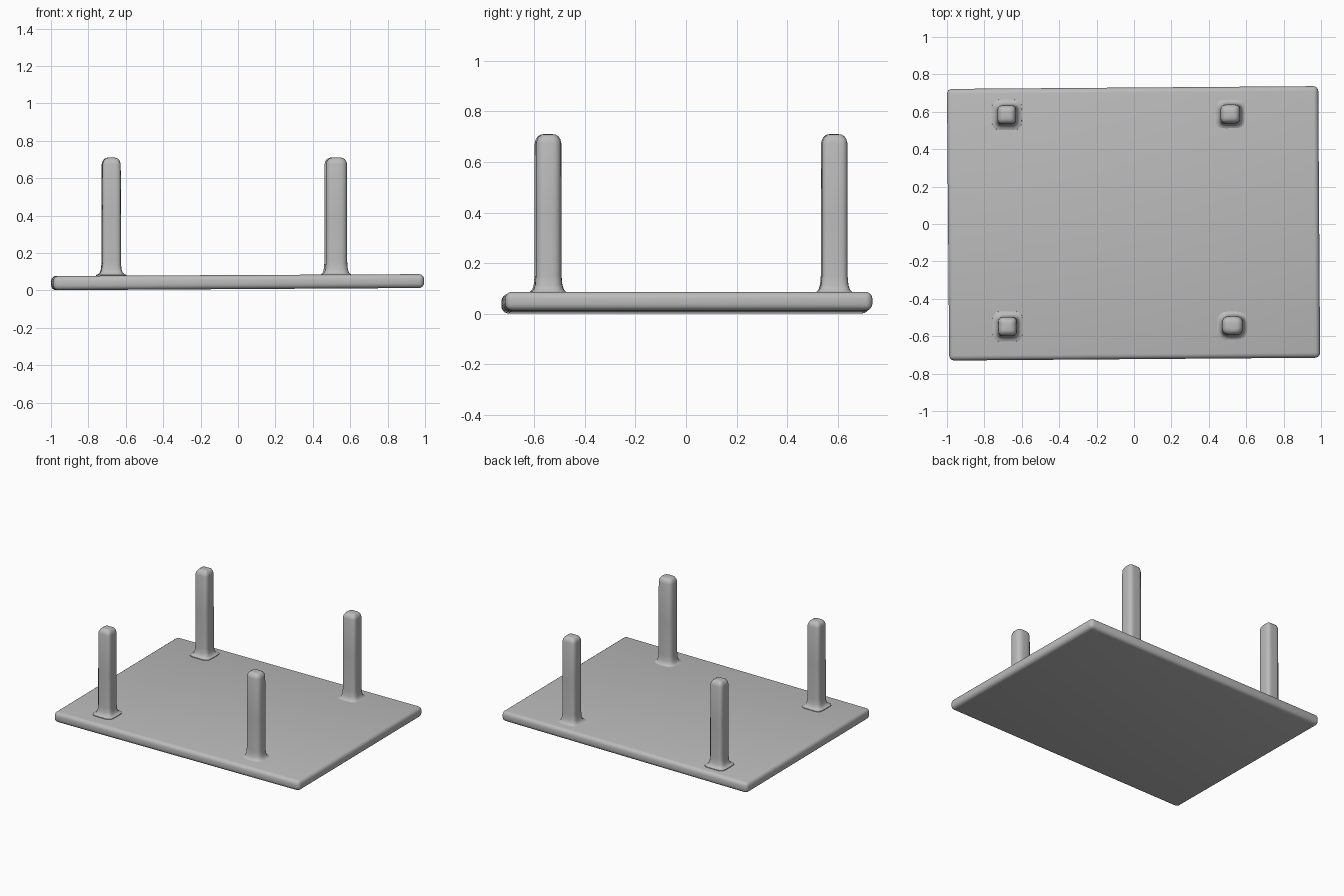
import bpy, bmesh, math

if "Cube" in bpy.data.objects:
    bpy.data.objects.remove(bpy.data.objects["Cube"])

grey = bpy.data.materials.new("plain grey")
grey.diffuse_color = (0.5, 0.5, 0.5, 1)
grey.use_nodes = True
grey.node_tree.nodes["Principled BSDF"].inputs["Base Color"].default_value = grey.diffuse_color


def finish(name, bm, angle):
    bmesh.ops.recalc_face_normals(bm, faces=bm.faces[:])
    mesh = bpy.data.meshes.new(name)
    bm.to_mesh(mesh)
    bm.free()
    mesh.materials.append(grey)
    obj = bpy.data.objects.new(name, mesh)
    bpy.context.collection.objects.link(obj)
    bpy.ops.object.select_all(action='DESELECT')
    obj.select_set(True)
    bpy.context.view_layer.objects.active = obj
    bpy.ops.object.shade_smooth_by_angle(angle=math.radians(angle))
    return obj


# Flat board, very slightly skewed and tilted, with rounded edges
corners = [(-0.988, -0.73), (0.995, -0.715), (0.985, 0.737), (-1.0, 0.722)]
bm = bmesh.new()
low = [bm.verts.new((x, y, 0.007 + 0.006 * x)) for x, y in corners]
high = [bm.verts.new((x, y, 0.082 + 0.005 * x)) for x, y in corners]
bm.faces.new(low[::-1])
bm.faces.new(high)
for i in range(4):
    j = (i + 1) % 4
    bm.faces.new((low[i], low[j], high[j], high[i]))
bmesh.ops.bevel(bm, geom=bm.edges[:], offset=0.027, segments=4,
                profile=0.5, affect='EDGES')
finish("board", bm, 60)


# Upright leg: rounded-square section, flared foot and domed top
def leg(name, x, y, hx, hy, power, top=0.71, n=32):
    rings = [(0.05, 0.032), (0.083, 0.03), (0.087, 0.017), (0.096, 0.009),
             (0.115, 0.003), (0.15, 0.0), (0.40, 0.0), (top - 0.035, -0.001),
             (top - 0.02, -0.005), (top - 0.008, -0.013), (top - 0.002, -0.023),
             (top, -0.034)]
    bm = bmesh.new()
    loops = []
    for z, grow in rings:
        loop = []
        for k in range(n):
            a = 2 * math.pi * (k + 0.5) / n
            c, s = math.cos(a), math.sin(a)
            r = (abs(c) ** power + abs(s) ** power) ** (-1 / power)
            loop.append(bm.verts.new((x + c * r * (hx + grow),
                                      y + s * r * (hy + grow), z)))
        loops.append(loop)
    for a, b in zip(loops, loops[1:]):
        for k in range(n):
            j = (k + 1) % n
            bm.faces.new((a[k], a[j], b[j], b[k]))
    bm.faces.new(loops[0][::-1])
    bm.faces.new(loops[-1])
    finish(name, bm, 60)


leg("front_left_leg", -0.676, -0.548, 0.050, 0.051, 5)
leg("front_right_leg", 0.527, -0.543, 0.057, 0.051, 3.2)
leg("back_left_leg", -0.680, 0.584, 0.050, 0.051, 5)
leg("back_right_leg", 0.515, 0.588, 0.053, 0.051, 4.5)
